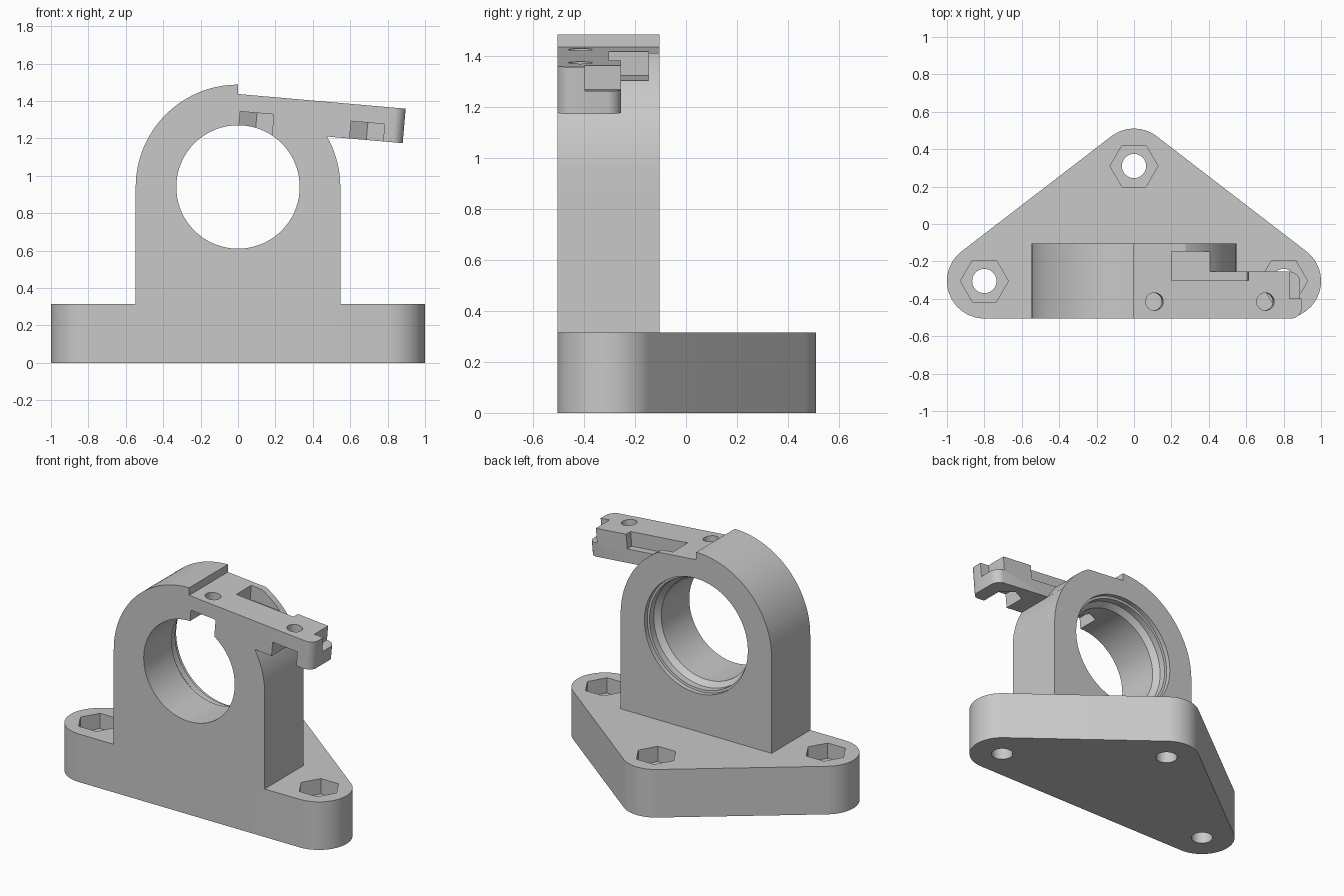
import bpy, bmesh
from math import radians, degrees, cos, sin, acos, atan2, pi
from mathutils import Matrix, Vector

old = bpy.data.objects.get("Cube")
if old:
    bpy.data.objects.remove(old, do_unlink=True)

grey = bpy.data.materials.new("plain_grey")
grey.use_nodes = True
grey.diffuse_color = (0.58, 0.58, 0.58, 1)
grey.node_tree.nodes["Principled BSDF"].inputs["Base Color"].default_value = (0.58, 0.58, 0.58, 1)

# Main dimensions
FRONT, MID, BACK = -0.505, -0.255, -0.105
BASE_H = 0.315
AXIS_Z, ARCH_R = 0.94, 0.547
TILT, ARM_TOP, ARM_LEN, ARM_T = radians(5), 1.437, 0.9, 0.185
ARM = Matrix.Translation((0, 0, ARM_TOP)) @ Matrix.Rotation(TILT, 4, 'Y')
UPRIGHT = Matrix.Rotation(pi / 2, 4, 'X')  # profile (x, z) extruded along -y


def arc(cx, cy, r, a, b, n=24):
    angles = [radians(a + (b - a) * i / n) for i in range(n + 1)]
    return [(cx + r * cos(t), cy + r * sin(t)) for t in angles]


def ring(cx, cy, r, n):
    return arc(cx, cy, r, 0, 360, n)[:-1]


def box(x0, x1, y0, y1):
    return [(x0, y0), (x1, y0), (x1, y1), (x0, y1)]


def finish(name, bm, matrix):
    bmesh.ops.transform(bm, matrix=matrix, verts=bm.verts)
    bmesh.ops.recalc_face_normals(bm, faces=bm.faces)
    mesh = bpy.data.meshes.new(name)
    bm.to_mesh(mesh)
    bm.free()
    mesh.materials.append(grey)
    obj = bpy.data.objects.new(name, mesh)
    bpy.context.collection.objects.link(obj)
    return obj


def prism(name, outline, low, high, matrix=Matrix()):
    bm = bmesh.new()
    bottom = [bm.verts.new((x, y, low)) for x, y in outline]
    top = [bm.verts.new((x, y, high)) for x, y in outline]
    bm.faces.new(bottom[::-1])
    bm.faces.new(top)
    for i in range(len(outline)):
        bm.faces.new((bottom[i - 1], bottom[i], top[i], top[i - 1]))
    return finish(name, bm, matrix)


def lathe(name, profile, matrix, n=72):
    bm = bmesh.new()
    rings = [[bm.verts.new((x, y, h)) for x, y in ring(0, 0, r, n)] for h, r in profile]
    for lo, hi in zip(rings, rings[1:]):
        for i in range(n):
            bm.faces.new((lo[i - 1], lo[i], hi[i], hi[i - 1]))
    bm.faces.new(rings[0][::-1])
    bm.faces.new(rings[-1])
    return finish(name, bm, matrix)


def carve(target, cutters):
    for cutter in cutters:
        mod = target.modifiers.new("cut", 'BOOLEAN')
        mod.operation, mod.solver, mod.object = 'DIFFERENCE', 'EXACT', cutter
    bpy.context.view_layer.update()
    evaluated = target.evaluated_get(bpy.context.evaluated_depsgraph_get())
    mesh = bpy.data.meshes.new_from_object(evaluated)
    target.modifiers.clear()
    target.data = mesh
    for cutter in cutters:
        bpy.data.objects.remove(cutter, do_unlink=True)


def smooth(obj):
    bpy.ops.object.select_all(action='DESELECT')
    obj.select_set(True)
    bpy.context.view_layer.objects.active = obj
    bpy.ops.object.shade_smooth_by_angle(angle=radians(20))


# Rounded triangular base with three bolt holes and hexagonal pockets
BOLTS = [(0.8, -0.305), (0, 0.31), (-0.8, -0.305)]
side = degrees(atan2(0.8, 0.615))
sweeps = [(-90, side), (side, 180 - side), (180 - side, 270)]
outline = []
for (x, y), (a, b) in zip(BOLTS, sweeps):
    outline += arc(x, y, 0.2, a, b)
base = prism("base", outline, 0, BASE_H)
cutters = []
for x, y in BOLTS:
    cutters.append(prism("bolt_cutter", ring(x, y, 0.065, 32), -0.1, 0.5))
    cutters.append(prism("hex_cutter", ring(x, y, 0.128, 6), BASE_H - 0.1, 0.5))
carve(base, cutters)
smooth(base)

# Arched upright with the tilted arm, as one full-depth profile
reach = (ARM_TOP - AXIS_Z) * cos(TILT)
top_angle = 85 - degrees(acos(reach / ARCH_R))
low_angle = 85 - degrees(acos((reach - ARM_T) / ARCH_R))
left = [(-ARCH_R, BASE_H)] + arc(0, AXIS_Z, ARCH_R, 180, 90, 32) + [(0, ARM_TOP)]
right = arc(0, AXIS_Z, ARCH_R, low_angle, 0, 12) + [(ARCH_R, BASE_H)]
tips = [ARM @ Vector((ARM_LEN, 0, h)) for h in (0, -ARM_T)]
upright = prism("upright_and_arm", left + [(p.x, p.z) for p in tips] + right,
                -BACK, -FRONT, UPRIGHT)

# Remove the arm behind its back face, leaving the arched shoulder
shoulder = arc(0, AXIS_Z, ARCH_R + 0.0006, top_angle + 6, low_angle, 18)
px, pz = shoulder[-1]
t = radians(low_angle)
clear = shoulder + [(px + 0.2 * sin(t), pz - 0.2 * cos(t)), (1.2, 1.0), (1.2, 1.7),
                    (shoulder[0][0], 1.7)]
cutters = [prism("behind_arm_cutter", clear, 0, -MID, UPRIGHT)]

# Bore with a stepped, tapered seat at the back
bore = [(-0.05, 0.375), (0.135, 0.375), (0.137, 0.36), (0.18, 0.36), (0.215, 0.33), (0.7, 0.33)]
cutters.append(lathe("bore_cutter", bore, Matrix.Translation((0, 0, AXIS_Z)) @ UPRIGHT))

# Screw holes through the arm, with nut pockets open to the front and below
for x in (0.11, 0.705):
    y, half = -0.415, 0.09
    nut = [(x - half, -0.7), (x + half, -0.7), (x + half, y + 0.052),
           (x, y + 0.104), (x - half, y + 0.052)]
    cutters.append(prism("nut_cutter", nut, -ARM_T - 0.045, -0.092, ARM))
    cutters.append(prism("screw_cutter", ring(x, y, 0.047, 32), -0.21, 0.1, ARM))

# Slot in the top, notch at the tip, rounded tip corners
cutters.append(prism("slot_cutter", box(0.2, 0.615, -0.302, -0.147), -0.095, 0.1, ARM))
cutters.append(prism("notch_cutter", box(0.835, 1, -0.397, -0.2), -0.095, 0.1, ARM))
r = 0.06
for edge, s in ((FRONT, -1), (MID, 1)):
    curve = arc(ARM_LEN - r, edge - s * r, r + 0.001, 0, s * 90, 10)
    corner = curve + [(ARM_LEN - r, edge + s * 0.05), (ARM_LEN + 0.05, edge + s * 0.05),
                      (ARM_LEN + 0.05, edge - s * r)]
    cutters.append(prism("corner_cutter", corner, -0.3, 0.1, ARM))
carve(upright, cutters)
smooth(upright)
